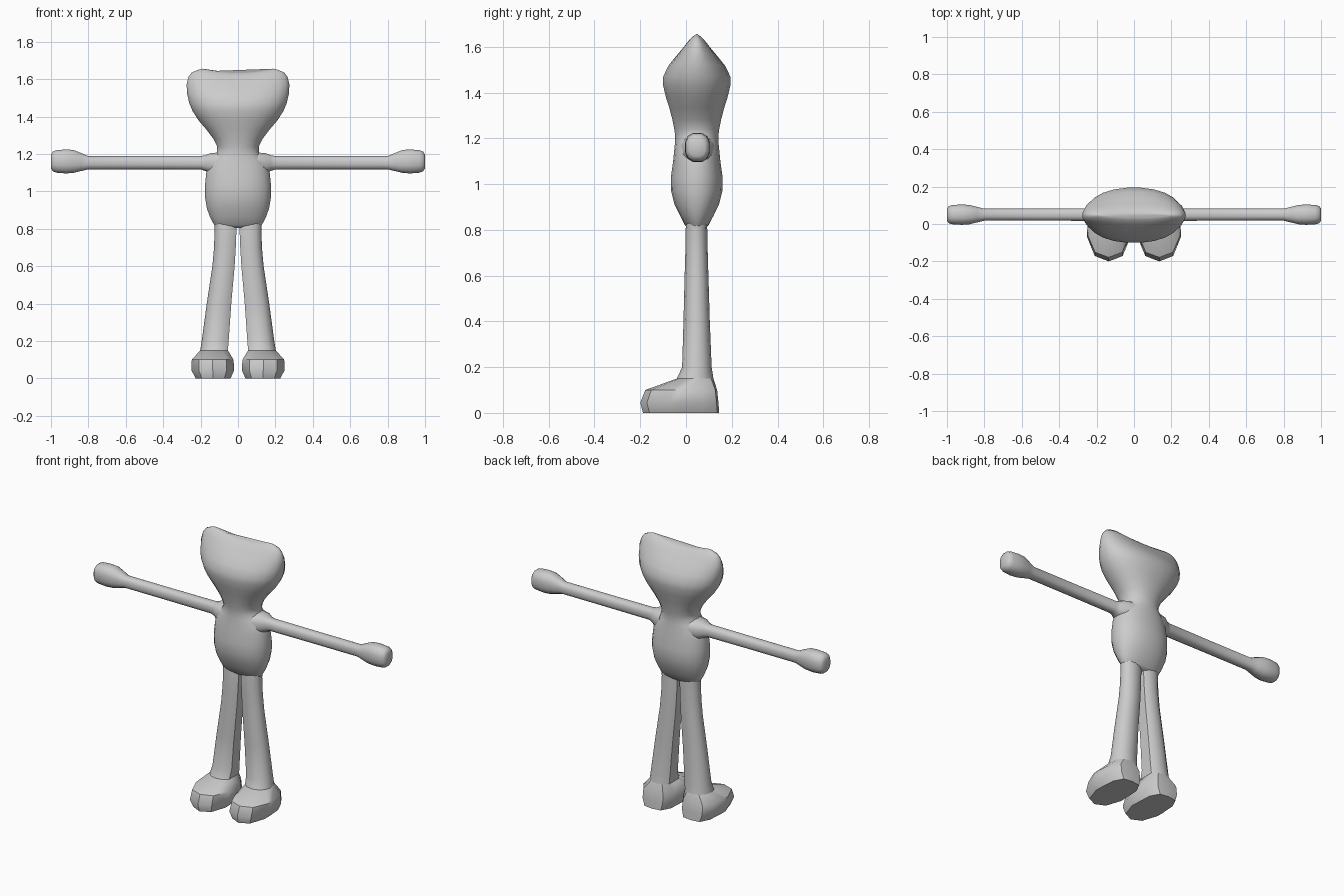
import bpy, bmesh, math

if "Cube" in bpy.data.objects:
    bpy.data.objects.remove(bpy.data.objects["Cube"])

grey = bpy.data.materials.new("plain grey")
grey.diffuse_color = (0.6, 0.6, 0.6, 1)
grey.use_nodes = True
grey.node_tree.nodes["Principled BSDF"].inputs["Base Color"].default_value = grey.diffuse_color
CY = 0.047  # depth of the body axis


def loft(name, rings, angle=40):
    """Skin a list of equal-length rings and cap both ends."""
    bm = bmesh.new()
    loops = [[bm.verts.new(p) for p in ring] for ring in rings]
    n = len(loops[0])
    for a, b in zip(loops, loops[1:]):
        for i in range(n):
            j = (i + 1) % n
            bm.faces.new((a[i], a[j], b[j], b[i]))
    bm.faces.new(loops[0][::-1])
    bm.faces.new(loops[-1])
    bmesh.ops.recalc_face_normals(bm, faces=bm.faces)
    me = bpy.data.meshes.new(name)
    bm.to_mesh(me)
    bm.free()
    me.materials.append(grey)
    ob = bpy.data.objects.new(name, me)
    bpy.context.collection.objects.link(ob)
    bpy.ops.object.select_all(action='DESELECT')
    ob.select_set(True)
    bpy.context.view_layer.objects.active = ob
    bpy.ops.object.shade_smooth_by_angle(angle=math.radians(angle))
    return ob


def oval(n, power=1.0):
    """Unit oval; a power below 1 makes it boxier."""
    pts = []
    for i in range(n):
        t = 2 * math.pi * (i + 0.5) / n
        c, s = math.cos(t), math.sin(t)
        pts.append((math.copysign(abs(c) ** power, c), math.copysign(abs(s) ** power, s)))
    return pts


# Torso, neck and head: height, half width, half depth
profile = [(0.805, .115, .035), (.82, .128, .052), (.86, .15, .073), (.91, .168, .098),
           (.97, .178, .113), (1.03, .178, .114), (1.1, .171, .104), (1.15, .158, .099),
           (1.18, .132, .096), (1.21, .112, .095), (1.24, .112, .099), (1.28, .132, .107),
           (1.33, .17, .12), (1.38, .213, .136), (1.43, .245, .148), (1.47, .262, .148),
           (1.52, .274, .125), (1.57, .277, .091), (1.61, .268, .062), (1.635, .25, .042),
           (1.65, .215, .024), (1.656, .19, .01)]
rings = []
for z, rx, ry in profile:
    dip = 0.02 * min(1, max(0, (z - 1.5) / 0.12))  # saddle across the crown
    rings.append([(rx * u, CY + ry * v, z - dip * max(0, 1 - (rx * u / .19) ** 2))
                  for u, v in oval(24, 0.92)])
loft("torso_and_head", rings, 60)

# Arms with mitten hands: x, centre z, half depth, half height
arm = [(.10, 1.15, .075, .06), (.15, 1.15, .06, .055), (.175, 1.151, .042, .043),
       (.20, 1.153, .034, .037), (.50, 1.153, .033, .036), (.80, 1.153, .033, .036),
       (.84, 1.157, .043, .05), (.88, 1.16, .053, .063), (.92, 1.16, .056, .066),
       (.97, 1.16, .053, .062), (.99, 1.16, .047, .054), (1.0, 1.16, .034, .038)]
# Legs: z, inner x, outer x, front y, back y
leg = [(.86, .012, .13, .005, .09), (.80, .008, .125, -.002, .093), (.70, .012, .128, -.003, .095),
       (.60, .018, .137, -.006, .098), (.40, .036, .167, -.011, .104), (.20, .05, .194, -.017, .112),
       (.15, .054, .202, -.04, .12)]
leg_half = [(-1, .6), (-.6, .92), (0, 1), (.5, .87), (.87, .5), (1, 0)]
leg_shape = leg_half + [(u, -v) for u, v in leg_half[-2::-1]]
# Feet continue from the ankle with a faceted toe
foot = [(.15, .054, .202, -.04, .12), (.10, .024, .247, -.178, .136),
        (.045, .02, .25, -.2, .142), (0, .04, .226, -.188, .145)]
foot_shape = [(-.93, .6), (-.6, .95), (0, 1), (.6, .95), (.93, .6), (1, 0),
              (1, -.25), (.65, -.83), (0, -1), (-.65, -.83), (-1, -.25)]


def box_ring(shape, s, z, x0, x1, y0, y1):
    return [(s * ((x0 + x1) / 2 + u * (x1 - x0) / 2),
             (y0 + y1) / 2 + v * (y1 - y0) / 2, z) for u, v in shape]


for side, s in (("left", 1), ("right", -1)):
    loft(side + "_arm", [[(s * x, CY + 0.003 + ry * u, zc + rz * v) for u, v in oval(12, 0.8)]
                         for x, zc, ry, rz in arm], 45)
    loft(side + "_leg", [box_ring(leg_shape, s, *r) for r in leg])
    loft(side + "_foot", [box_ring(leg_shape if i == 0 else foot_shape, s, *r)
                          for i, r in enumerate(foot)], 38)
